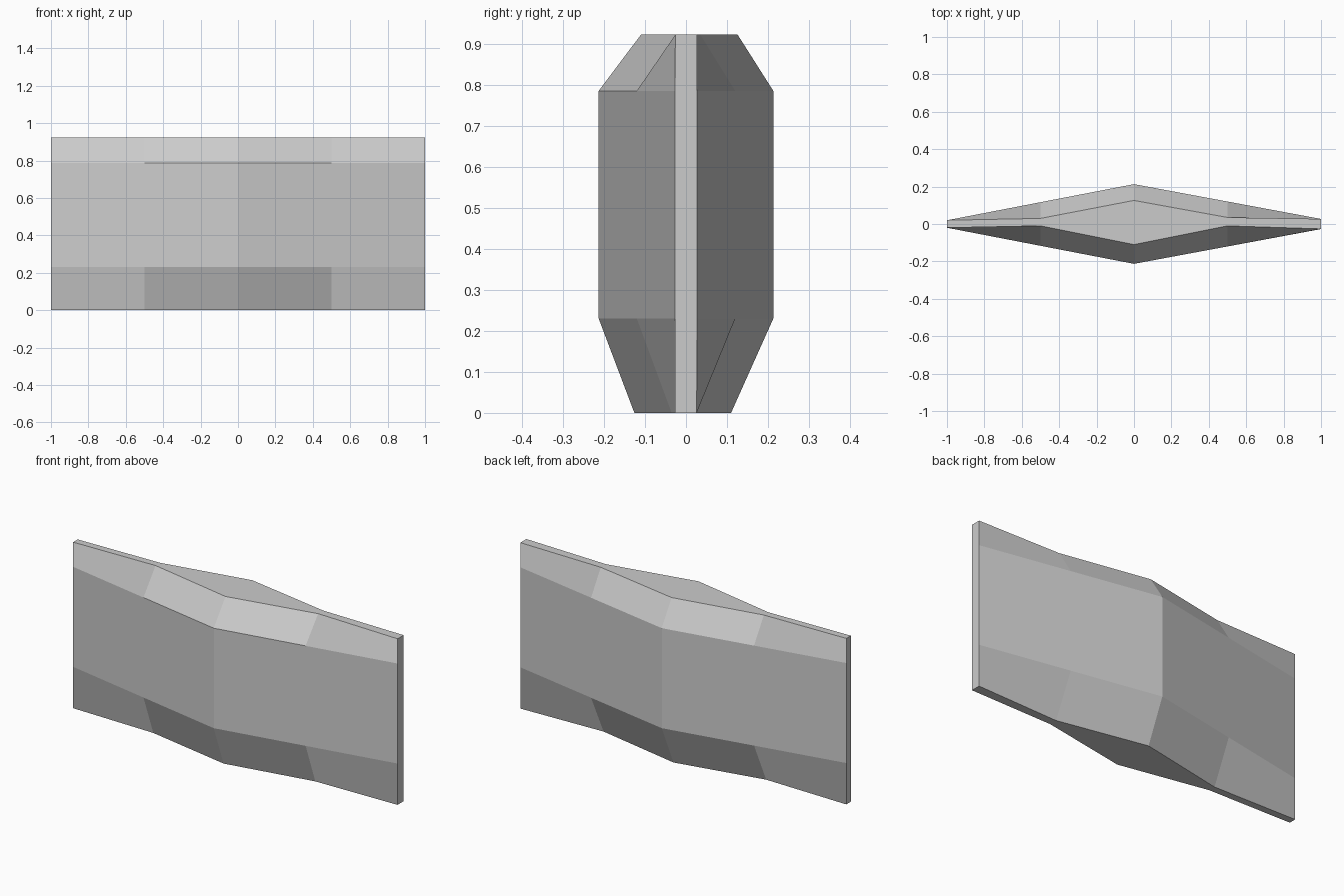
import bpy, bmesh

if "Cube" in bpy.data.objects:
    bpy.data.objects.remove(bpy.data.objects["Cube"])

# Stations along x: (x, widest half depth, rim near y, rim far y)
stations = [
    (-1.0, 0.020, -0.020, 0.020),
    (-0.5, 0.1165, -0.010, 0.030),
    (0.0, 0.213, -0.110, 0.126),
    (0.5, 0.120, -0.010, 0.035),
    (1.0, 0.027, -0.026, 0.027),
]
Z_LOW, Z_HIGH, Z_TOP = 0.23, 0.786, 0.923

bm = bmesh.new()


def section(x, half, near, far):
    # Closed eight-point outline; the bottom rim mirrors the top rim in y
    outline = [(-far, 0), (-half, Z_LOW), (-half, Z_HIGH), (near, Z_TOP),
               (far, Z_TOP), (half, Z_HIGH), (half, Z_LOW), (-near, 0)]
    return [bm.verts.new((x, y, z)) for y, z in outline]


# Faceted grip-like block: loft the sections and cap both ends
rings = [section(*s) for s in stations]
for a, b in zip(rings, rings[1:]):
    for i in range(8):
        j = (i + 1) % 8
        bm.faces.new((a[i], a[j], b[j], b[i]))
for ring in (rings[0], rings[-1]):
    bm.faces.new(ring)
bmesh.ops.recalc_face_normals(bm, faces=bm.faces)

mesh = bpy.data.meshes.new("faceted_guard")
bm.to_mesh(mesh)
bm.free()
guard = bpy.data.objects.new("faceted_guard", mesh)
bpy.context.collection.objects.link(guard)
